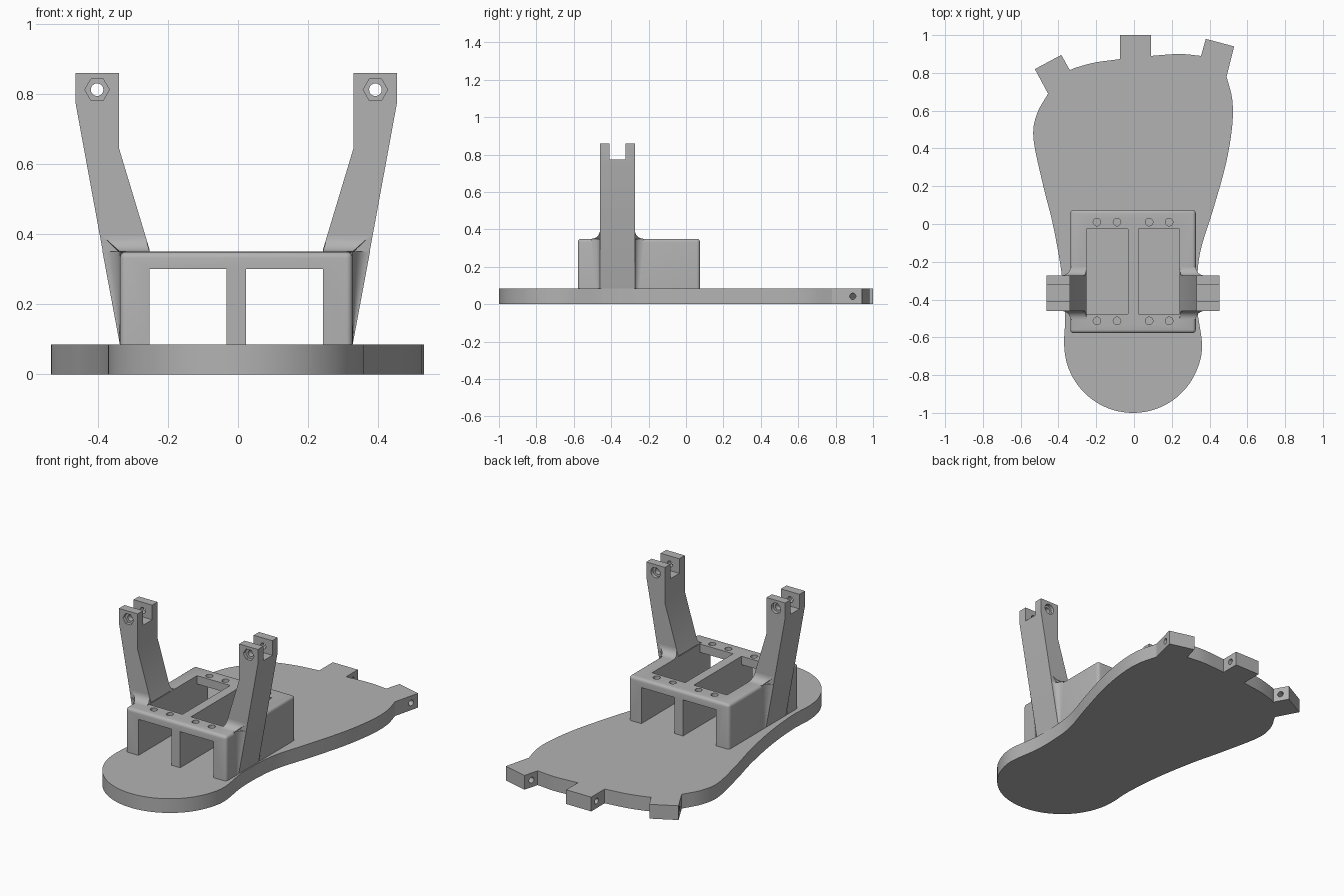
import bpy, bmesh
from math import sin, cos, pi
from mathutils import Vector

cube = bpy.data.objects.get("Cube")
if cube:
    bpy.data.objects.remove(cube, do_unlink=True)

grey = bpy.data.materials.new("plain grey")
grey.use_nodes = True
grey.diffuse_color = (0.45, 0.45, 0.45, 1)
grey.node_tree.nodes["Principled BSDF"].inputs["Base Color"].default_value = grey.diffuse_color

CX = -0.005          # centre line of the bracket
PLATE = 0.085        # plate thickness
DECK = 0.35          # top of the frame
WALL = 0.332         # frame half width
POST = 0.247         # outer edge of the openings
FRONT, BACK = -0.578, 0.075
ARM_Y = (-0.46, -0.273)


def add_object(name, bm):
    bmesh.ops.recalc_face_normals(bm, faces=bm.faces)
    mesh = bpy.data.meshes.new(name)
    bm.to_mesh(mesh)
    bm.free()
    mesh.materials.append(grey)
    obj = bpy.data.objects.new(name, mesh)
    bpy.context.collection.objects.link(obj)
    return obj


def loft(name, ring_a, ring_b):
    """Closed solid between two rings with the same point count."""
    bm = bmesh.new()
    a = [bm.verts.new(p) for p in ring_a]
    b = [bm.verts.new(p) for p in ring_b]
    bm.faces.new(a)
    bm.faces.new(b[::-1])
    for i in range(len(a)):
        j = (i + 1) % len(a)
        bm.faces.new((a[i], b[i], b[j], a[j]))
    return add_object(name, bm)


def rod(centre, axis, radius, length, sides=24):
    c, axis = Vector(centre), Vector(axis).normalized()
    u = Vector((1, 0, 0)) if abs(axis.z) > 0.9 else axis.cross(Vector((0, 0, 1)))
    v = axis.cross(u)
    ring = [c + radius * (u * cos(2 * pi * i / sides) + v * sin(2 * pi * i / sides))
            for i in range(sides)]
    half = axis * length / 2
    return loft("cutter", [p - half for p in ring], [p + half for p in ring])


def box(x, y, z):
    ring = [(x[0], y[0]), (x[1], y[0]), (x[1], y[1]), (x[0], y[1])]
    return loft("cutter", [(*p, z[0]) for p in ring], [(*p, z[1]) for p in ring])


def cut(obj, cutters):
    bpy.context.view_layer.objects.active = obj
    for c in cutters:
        c.hide_render = True
        mod = obj.modifiers.new("cut", "BOOLEAN")
        mod.operation, mod.solver, mod.object = "DIFFERENCE", "EXACT", c
        bpy.ops.object.modifier_apply(modifier=mod.name)
        bpy.data.objects.remove(c, do_unlink=True)


def smooth(obj):
    bpy.ops.object.select_all(action="DESELECT")
    obj.select_set(True)
    bpy.context.view_layer.objects.active = obj
    bpy.ops.object.shade_smooth_by_angle(angle=0.5)


def spline(points, steps=6):
    """Smooth curve through the points."""
    p = [Vector(q) for q in points]
    p = [2 * p[0] - p[1]] + p + [2 * p[-1] - p[-2]]
    out = []
    for a, b, c, d in zip(p, p[1:], p[2:], p[3:]):
        for i in range(steps):
            t = i / steps
            out.append(0.5 * (2 * b + (c - a) * t + (2 * a - 5 * b + 4 * c - d) * t ** 2
                              + (3 * b - a - 3 * c + d) * t ** 3))
    return out + [p[-2]]


# Sole plate: both flanks and heel as one curve, then three toe tabs
outer_flank = [(-.455, .69), (-.515, .58), (-.532, .45), (-.48, .2), (-.43, 0),
               (-.385, -.25), (-.365, -.48)]
heel = [(CX + 0.365 * cos(pi + pi * i / 10), -0.635 + 0.365 * sin(pi + pi * i / 10))
        for i in range(11)]
inner_flank = [(.335, -.45), (.335, -.28), (.355, -.13), (.42, .08), (.487, .32),
               (.52, .52), (.52, .66), (.49, .78)]
outline = spline(outer_flank + heel + inner_flank)
outline += [(.53, .94), (.38, .98)]
outline += spline([(.355, .89), (.24, .9), (.09, .89)])
outline += [(.09, 1), (-.075, 1)]
outline += spline([(-.075, .873), (-.206, .855), (-.3, .83), (-.34, .815)])
outline += [(-.385, .895), (-.525, .82)]
plate = loft("sole_plate", [(p[0], p[1], 0) for p in outline],
             [(p[0], p[1], PLATE) for p in outline])

# Pin holes running across each toe tab, set in from its end face
tab_ends = [((.53, .94), (.38, .98)), ((.09, 1), (-.075, 1)), ((-.385, .895), (-.525, .82))]
pins = []
for a, b in tab_ends:
    a, b = Vector((*a, PLATE / 2)), Vector((*b, PLATE / 2))
    across = (b - a).normalized()
    inward = Vector((-across.y, across.x, 0))
    pins.append(rod((a + b) / 2 + inward * 0.05, across, 0.017, 0.22))
cut(plate, pins)
smooth(plate)

# Frame: rounded block with two openings cut along y and down from the deck
bm = bmesh.new()
bmesh.ops.create_cube(bm, size=1)
for v in bm.verts:
    v.co = (CX + 2 * WALL * v.co.x, (FRONT + BACK) / 2 + (BACK - FRONT) * v.co.y,
            DECK if v.co.z > 0 else PLATE)
rounded = [e for e in bm.edges if max(v.co.z for v in e.verts) > 0.3]
bmesh.ops.bevel(bm, geom=rounded, offset=0.018, segments=4, profile=0.5, affect="EDGES")
frame = add_object("frame", bm)
tee = [(-.7, 0), (.2, 0), (.2, .3), (-.026, .3), (-.026, .4), (-.476, .4), (-.476, .3), (-.7, .3)]
openings = [loft("cutter", [(CX + s * 0.028, *p) for p in tee], [(CX + s * POST, *p) for p in tee])
            for s in (-1, 1)]
screws = [rod((CX + s * x, y, DECK), (0, 0, 1), 0.02, 0.06)
          for s in (-1, 1) for x in (0.085, 0.191) for y in (0.01, -0.513)]
cut(frame, openings + screws)
smooth(frame)

# Forked arms with fillets where they meet the frame
profile = [(WALL, PLATE), (.458, .772), (.458, .86), (.335, .86), (.335, .647),
           (POST, .355), (POST + .01, .34), (POST + .01, PLATE)]
FLARE = 0.045
arc = [(FLARE * (1 - sin(i * pi / 16)), FLARE * (1 - cos(i * pi / 16))) for i in range(9)]
for side, s in (("right", -1), ("left", 1)):
    def at(x, y, z):
        return (CX + s * x, y, z)

    arm = loft(side + "_arm", [at(x, ARM_Y[0], z) for x, z in profile],
               [at(x, ARM_Y[1], z) for x, z in profile])
    px = CX + s * 0.397
    cut(arm, [box((px - .1, px + .1), (-.408, -.323), (.773, .9)),
              rod((px, -.37, .812), (0, 1, 0), 0.018, 0.3),
              rod((px, ARM_Y[0], .812), (0, 1, 0), 0.035, 0.04, 6),
              rod((px, ARM_Y[1], .812), (0, 1, 0), 0.031, 0.04)])
    smooth(arm)
    for end, y0, d in (("front", ARM_Y[0], -1), ("back", ARM_Y[1], 1)):
        # fillet along the deck
        inner = [at(POST + h * 0.3, y0 + d * w, DECK + h) for w, h in arc]
        outer = [at(WALL + h * 1.1, y0 + d * w, DECK + h) for w, h in arc]
        smooth(loft(f"{side}_{end}_deck_fillet",
                    inner + [at(POST, y0 - d * .01, DECK - .005)],
                    outer + [at(WALL, y0 - d * .01, DECK - .005)]))
        # fillet down the outer wall, fading out at the plate
        top = [at(WALL + h * 1.1, y0 + d * w, DECK) for w, h in arc]
        foot = [at(WALL, y0 + d * w * 0.6, PLATE) for w, h in arc]
        smooth(loft(f"{side}_{end}_wall_fillet",
                    top + [at(WALL - .01, y0 - d * .01, DECK)],
                    foot + [at(WALL - .01, y0 - d * .01, PLATE)]))
